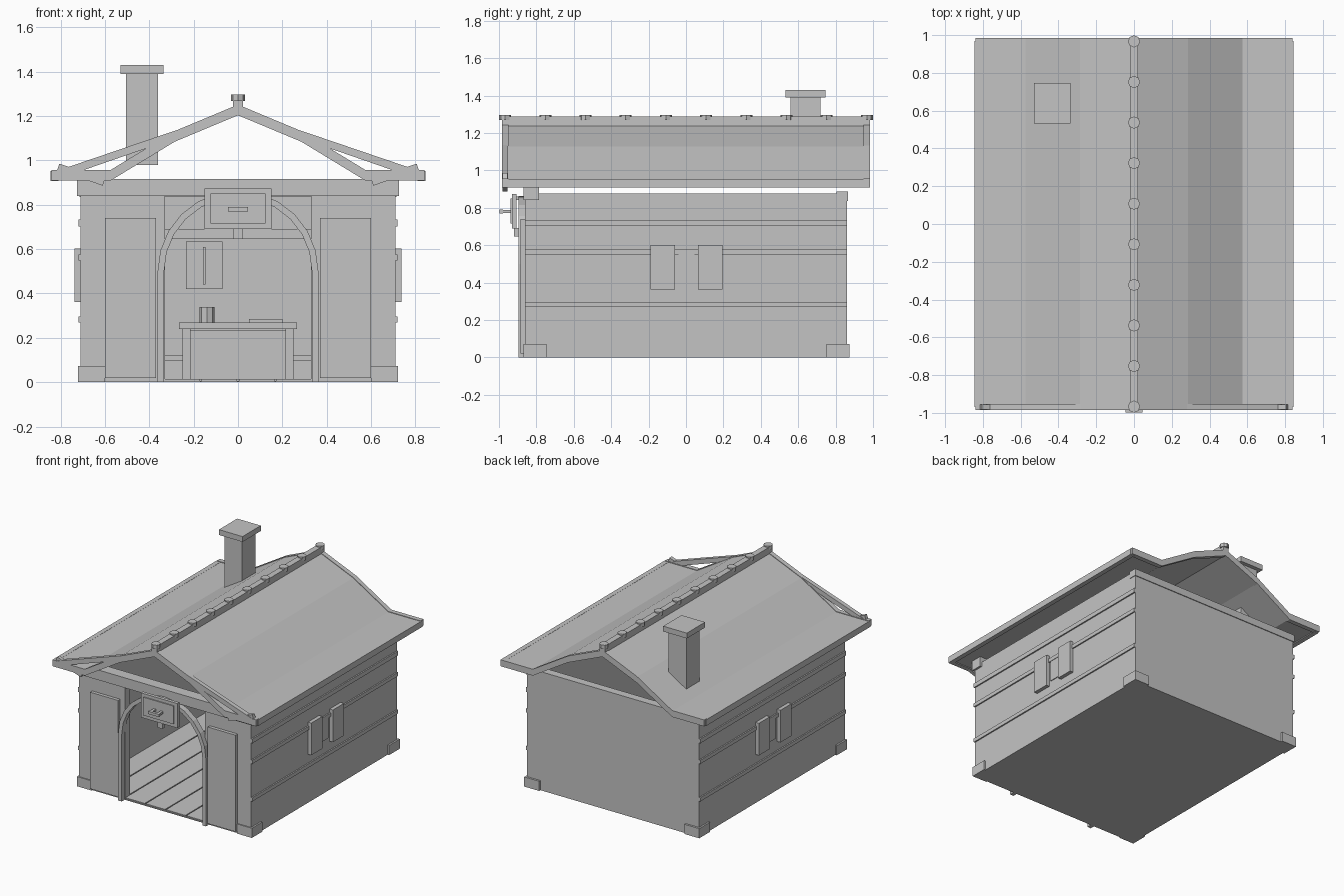
import bpy, bmesh, math
from mathutils import Vector

if "Cube" in bpy.data.objects:
    bpy.data.objects.remove(bpy.data.objects["Cube"])

grey = bpy.data.materials.new("plain_grey")
grey.diffuse_color = (0.55, 0.55, 0.55, 1)
grey.use_nodes = True
grey.node_tree.nodes["Principled BSDF"].inputs["Base Color"].default_value = grey.diffuse_color


def finish(name, bm):
    bmesh.ops.recalc_face_normals(bm, faces=bm.faces)
    me = bpy.data.meshes.new(name)
    bm.to_mesh(me)
    bm.free()
    me.materials.append(grey)
    ob = bpy.data.objects.new(name, me)
    bpy.context.collection.objects.link(ob)
    return ob


def box(name, x0, x1, y0, y1, z0, z1):
    bm = bmesh.new()
    bmesh.ops.create_cube(bm, size=1)
    for v in bm.verts:
        v.co = Vector((x1 if v.co.x > 0 else x0,
                       y1 if v.co.y > 0 else y0,
                       z1 if v.co.z > 0 else z0))
    return finish(name, bm)


def pair(name, x0, x1, *rest):
    """Box on the right plus its mirror on the left."""
    box(name + "_right", x0, x1, *rest)
    box(name + "_left", -x1, -x0, *rest)


def strip(name, upper, lower, y0, y1):
    """Band between two x-z polylines, extruded along y."""
    bm = bmesh.new()
    rows = [[bm.verts.new((x, y, z)) for x, z in line]
            for line, y in ((upper, y0), (lower, y0), (lower, y1), (upper, y1))]
    n = len(upper)
    for i in range(n - 1):
        for a in range(4):
            b = (a + 1) % 4
            bm.faces.new((rows[a][i], rows[a][i + 1], rows[b][i + 1], rows[b][i]))
    for i in (0, n - 1):
        bm.faces.new([r[i] for r in rows])
    return finish(name, bm)


def cylinder(name, x, y, z0, z1, r, sides=8):
    bm = bmesh.new()
    bmesh.ops.create_cone(bm, cap_ends=True, segments=sides,
                          radius1=r, radius2=r, depth=z1 - z0)
    bmesh.ops.translate(bm, verts=bm.verts, vec=(x, y, (z0 + z1) / 2))
    return finish(name, bm)


# floor with planks
box("floor_slab", -0.7, 0.7, -0.86, 0.85, 0, 0.006)
for i in range(8):
    x = -0.67 + i * 0.1675
    box(f"floor_plank_{i}", x + 0.004, x + 0.1635, -0.855, 0.81, 0.004, 0.014)

# walls, open doorway at the front
pair("side_wall", 0.67, 0.71, -0.86, 0.86, 0, 0.84)
box("back_wall", -0.71, 0.71, 0.82, 0.86, 0, 0.84)
pair("front_wall", 0.33, 0.71, -0.86, -0.80, 0, 0.84)
pair("front_panel", 0.37, 0.60, -0.885, -0.855, 0.02, 0.74)

# top beams
box("front_beam", -0.725, 0.725, -0.87, -0.785, 0.84, 0.915)
box("back_beam", -0.715, 0.715, 0.805, 0.866, 0.835, 0.888)
pair("side_plate", 0.67, 0.71, -0.80, 0.81, 0.84, 0.875)

# horizontal bands on side walls
for n, (z0, z1) in enumerate(((0.268, 0.296), (0.548, 0.576), (0.702, 0.734))):
    pair(f"wall_band_{n}", 0.70, 0.72, -0.86, 0.86, z0, z1)

# L-shaped corner stones
for s, y_out, y_in, y_end in ((-1, -0.868, -0.855, -0.745), (1, 0.875, 0.855, 0.75)):
    tag = "front" if s < 0 else "back"
    pair(f"corner_stone_side_{tag}", 0.705, 0.722,
         min(y_out, y_end), max(y_out, y_end), 0, 0.072)
    pair(f"corner_stone_end_{tag}", 0.60, 0.722,
         min(y_out, y_in), max(y_out, y_in), 0, 0.072)

# windows with open shutters
pair("shutter_front", 0.705, 0.738, -0.19, -0.06, 0.362, 0.602)
pair("shutter_back", 0.705, 0.738, 0.065, 0.195, 0.362, 0.602)
pair("window_pane", 0.705, 0.716, -0.04, 0.045, 0.395, 0.555)

# door arch


def arch_line(r):
    pts = [(-r, 0.0)]
    pts += [(-r * math.cos(math.pi * k / 12), 0.50 + r * math.sin(math.pi * k / 12))
            for k in range(13)]
    return pts + [(r, 0.0)]


strip("door_arch", arch_line(0.362), arch_line(0.333), -0.895, -0.85)

# hanging sign board
box("sign_frame", -0.15, 0.15, -0.93, -0.905, 0.69, 0.873)
box("sign_face", -0.125, 0.125, -0.938, -0.93, 0.715, 0.85)
box("sign_handle", -0.045, 0.045, -0.998, -0.978, 0.77, 0.79)
for i, x in enumerate((-0.03, 0.03)):
    box(f"sign_handle_stem_{i}", x - 0.01, x + 0.01, -0.98, -0.93, 0.772, 0.788)
box("sign_bracket", -0.03, 0.03, -0.91, -0.86, 0.84, 0.86)
box("sign_post", -0.02, 0.02, -0.92, -0.89, 0.645, 0.692)

# roof: gentle top, steep middle, flat eaves
half = [(0.84, 0.952), (0.575, 0.952), (0.285, 1.128), (0.0, 1.247)]
profile = [(-x, z) for x, z in half] + half[-2::-1]


def lowered(d):
    return [(x, z - d) for x, z in profile]


strip("roof_sheet", profile, lowered(0.038), -0.965, 0.965)
for tag, y0, y1 in (("front", -0.985, -0.95), ("back", 0.95, 0.985)):
    strip("verge_board_" + tag, [(x, z + 0.004) for x, z in profile],
          lowered(0.044), y0, y1)
pair("eave_strip", 0.81, 0.845, -0.97, 0.97, 0.907, 0.953)

# straight front rafters and crossing eave ties
for s, tag in ((1, "right"), (-1, "left")):
    strip("front_rafter_" + tag, [(s * 0.28, 1.135), (s * 0.80, 0.958)],
          [(s * 0.28, 1.100), (s * 0.80, 0.920)], -0.985, -0.953)
    strip("eave_tie_" + tag, [(s * 0.805, 0.985), (s * 0.60, 0.915)],
          [(s * 0.815, 0.957), (s * 0.61, 0.886)], -0.982, -0.955)

# ridge bar with knobs
box("ridge_bar", -0.022, 0.022, -0.985, 0.985, 1.225, 1.287)
for i in range(10):
    cylinder(f"ridge_knob_{i}", 0, -0.967 + i * 1.934 / 9, 1.268, 1.296, 0.032)

# chimney
box("chimney_shaft", -0.505, -0.36, 0.56, 0.718, 0.98, 1.39)
box("chimney_cap", -0.53, -0.335, 0.532, 0.747, 1.39, 1.43)

# interior: back wall rails, board, desk with cup and paper
box("back_rail_low", -0.67, 0.67, 0.805, 0.825, 0.095, 0.12)
box("back_rail_high", -0.67, 0.67, 0.805, 0.825, 0.645, 0.69)
box("wall_board", -0.235, -0.07, 0.79, 0.822, 0.42, 0.635)
box("wall_board_bar", -0.157, -0.147, 0.78, 0.79, 0.44, 0.61)
box("desk_top", -0.265, 0.265, 0.28, 0.60, 0.24, 0.27)
pair("desk_side", 0.215, 0.25, 0.30, 0.58, 0.01, 0.24)
box("desk_front", -0.215, 0.215, 0.31, 0.33, 0.01, 0.235)
cylinder("desk_cup", -0.14, 0.42, 0.27, 0.34, 0.034)
box("desk_paper", 0.05, 0.20, 0.36, 0.50, 0.27, 0.285)
